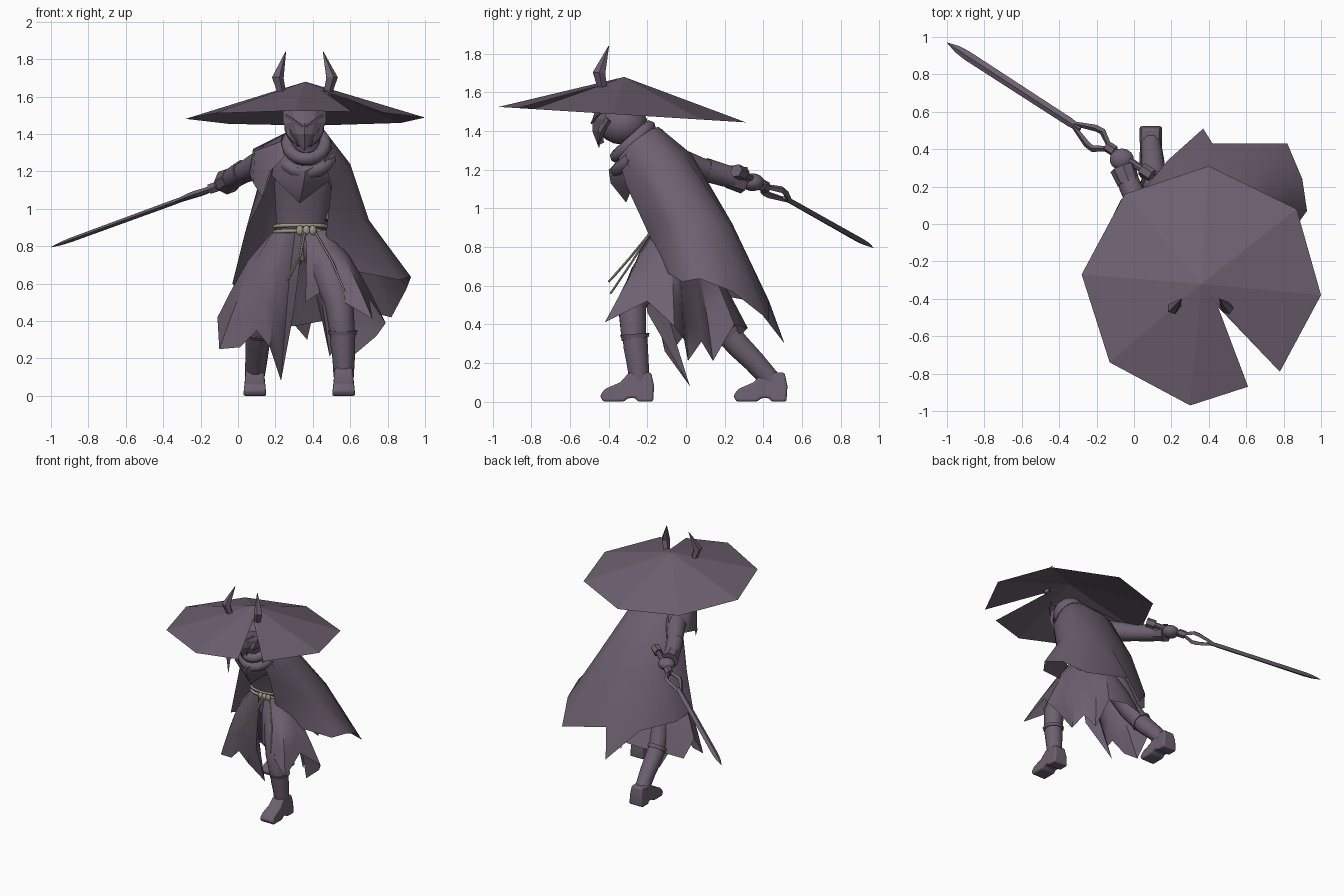
import bpy
import bmesh
from math import cos, sin, pi, radians
from mathutils import Vector, Matrix

default_cube = bpy.data.objects.get("Cube")
if default_cube:
    bpy.data.objects.remove(default_cube, do_unlink=True)


def make_material(name, colour):
    material = bpy.data.materials.new(name)
    material.use_nodes = True
    material.diffuse_color = (*colour, 1)
    shader = material.node_tree.nodes["Principled BSDF"]
    shader.inputs["Base Color"].default_value = (*colour, 1)
    shader.inputs["Roughness"].default_value = .8
    return material


dusk = make_material("dusky purple", (.153, .117, .16))
rope = make_material("tan rope", (.34, .31, .24))


def build(name, verts, faces, material=dusk, angle=35):
    """Make an object with consistent normals, smooth below the given angle."""
    mesh = bpy.data.meshes.new(name)
    mesh.from_pydata([tuple(v) for v in verts], [], faces)
    bm = bmesh.new()
    bm.from_mesh(mesh)
    bmesh.ops.recalc_face_normals(bm, faces=bm.faces)
    bm.to_mesh(mesh)
    bm.free()
    mesh.materials.append(material)
    mesh.shade_smooth()
    mesh.set_sharp_from_angle(angle=radians(angle))
    obj = bpy.data.objects.new(name, mesh)
    bpy.context.collection.objects.link(obj)
    return obj


def sheet(name, lines, angle=35):
    """Loft cloth through point lines of equal length."""
    n = len(lines[0])
    verts = [p for line in lines for p in line]
    faces = [(i * n + j, i * n + j + 1, (i + 1) * n + j + 1, (i + 1) * n + j)
             for i in range(len(lines) - 1) for j in range(n - 1)]
    return build(name, verts, faces, angle=angle)


def tube(name, path, widths, depths=None, sides=10, material=dusk, angle=40, hint=(1, 0, 0)):
    """Sweep an elliptical section along a path; its width follows the hint direction."""
    path = [Vector(p) for p in path]
    depths = depths or widths
    verts, faces, last = [], [], len(path) - 1
    for i, point in enumerate(path):
        along = (path[min(i + 1, last)] - path[max(i - 1, 0)]).normalized()
        side = Vector(hint)
        side = (side - along * side.dot(along)).normalized()
        front = along.cross(side)
        for k in range(sides):
            a = 2 * pi * k / sides
            verts.append(point + side * cos(a) * widths[i] + front * sin(a) * depths[i])
    for i in range(last):
        for k in range(sides):
            m = (k + 1) % sides
            faces.append((i * sides + k, i * sides + m,
                          (i + 1) * sides + m, (i + 1) * sides + k))
    faces += [tuple(range(sides)), tuple(range(last * sides, (last + 1) * sides))]
    return build(name, verts, faces, material, angle)


def ring(name, centre, rx, ry, thick, tilt=0, material=dusk, around=18, sides=7):
    """Make an elliptical, optionally tilted, torus."""
    turn = Matrix.Rotation(radians(tilt), 3, "X")
    verts, faces = [], []
    for i in range(around):
        a = 2 * pi * i / around
        for k in range(sides):
            b = 2 * pi * k / sides
            r = thick * cos(b)
            local = Vector(((rx + r) * cos(a), (ry + r) * sin(a), thick * sin(b)))
            verts.append(turn @ local + Vector(centre))
            i2, k2 = (i + 1) % around, (k + 1) % sides
            faces.append((i * sides + k, i2 * sides + k, i2 * sides + k2, i * sides + k2))
    return build(name, verts, faces, material, 60)


def ball(name, centre, size, material=dusk):
    bm = bmesh.new()
    bmesh.ops.create_uvsphere(bm, u_segments=14, v_segments=9, radius=1)
    bm.verts.index_update()
    verts = [[c + a * b for c, a, b in zip(centre, v.co, size)] for v in bm.verts]
    faces = [tuple(v.index for v in f.verts) for f in bm.faces]
    bm.free()
    return build(name, verts, faces, material, 50)


# Wide faceted hat with a notch cut from its brim
rim = [(.78, -.79), (1, -.38), (.87, .08), (.40, .31), (-.05, .16),
       (-.28, -.27), (-.13, -.74), (.30, -.97), (.61, -.87)]
hat = [(.36, -.32, 1.68), (.45, -.445, 1.635)]
hat += [(x, y, 1.445 + (.31 - y) * .0625) for x, y in rim]
count = len(hat) - 1
build("hat", hat, [(0, i + 1, (i + 1) % count + 1) for i in range(count)], angle=5)

# Horns, mask and head
mid = .355
for s, label in ((-1, "right"), (1, "left")):
    tube(label + "_horn", [(mid + s * .12, -.43, 1.61), (mid + s * .145, -.45, 1.7),
                           (mid + s * .1, -.4, 1.84)],
         [.024, .034, .002], sides=5, angle=20)
    tube(label + "_mask_fang", [(mid + s * .09, -.4, 1.46), (mid + s * .075, -.44, 1.4),
                                (mid + s * .035, -.455, 1.33)],
         [.02, .018, .002], sides=4, angle=20)
    tube(label + "_brow", [(mid + s * .1, -.44, 1.5), (mid + s * .055, -.47, 1.47),
                           (mid + s * .01, -.49, 1.44)],
         [.006, .009, .005], sides=4, angle=20)
ball("head", (mid, -.33, 1.44), (.11, .13, .11))
mask_half = [[(0, -.46, 1.54), (0, -.485, 1.46), (0, -.485, 1.4), (0, -.45, 1.31)],
             [(.06, -.45, 1.54), (.055, -.465, 1.46), (.04, -.465, 1.4), (.015, -.445, 1.33)],
             [(.115, -.4, 1.53), (.115, -.42, 1.46), (.085, -.43, 1.4), (.035, -.425, 1.34)]]
columns = [[(mid - x, y, z) for x, y, z in c] for c in reversed(mask_half[1:])]
columns += [[(mid + x, y, z) for x, y, z in c] for c in mask_half]
sheet("mask", columns, angle=12)

# Torso leaning forward, with neck
tube("torso", [(.33, -.04, .76), (.335, -.09, .9), (.35, -.17, 1.1),
               (.36, -.2, 1.25), (.36, -.25, 1.34), (.36, -.31, 1.42)],
     [.16, .13, .155, .16, .09, .07], [.11, .07, .085, .1, .08, .07], sides=14)

# Wrapped scarf and its pointed bib
ring("scarf_upper", (.365, -.275, 1.345), .1, .115, .036, 42)
ring("scarf_lower", (.365, -.25, 1.29), .13, .14, .038, 42)
sheet("scarf_bib", [[(.2, -.31, 1.28), (.36, -.40, 1.2), (.52, -.31, 1.28)],
                    [(.18, -.3, 1.18), (.35, -.39, 1.13), (.53, -.28, 1.18)],
                    [(.26, -.29, 1.1), (.33, -.31, 1.03), (.42, -.28, 1.1)]])

# Long cloak, from the left front edge around the back to the right side
sheet("cloak", [
    [(.46, -.35, 1.26), (.50, -.31, 1.12), (.47, -.19, .86), (.56, -.12, .68)],
    [(.50, -.30, 1.32), (.58, -.24, 1.22), (.65, -.12, .95), (.86, -.02, .62)],
    [(.50, -.24, 1.37), (.60, -.16, 1.24), (.70, -.02, .94), (.925, .07, .636)],
    [(.47, -.18, 1.41), (.56, -.07, 1.27), (.70, .13, .94), (.90, .24, .57)],
    [(.42, -.15, 1.42), (.49, -.01, 1.28), (.63, .24, .90), (.82, .43, .42)],
    [(.37, -.14, 1.42), (.38, .03, 1.28), (.46, .24, .92), (.42, .43, .52)],
    [(.32, -.14, 1.42), (.30, .02, 1.28), (.32, .22, .92), (.37, .51, .30)],
    [(.27, -.17, 1.41), (.20, -.02, 1.27), (.17, .17, .92), (.18, .34, .52)],
    [(.23, -.24, 1.37), (.14, -.1, 1.24), (.06, .04, .92), (.0, .12, .56)],
    [(.22, -.30, 1.32), (.15, -.18, 1.1), (.04, -.07, .88), (-.03, -.05, .60)]], angle=60)

# Short cape over the right shoulder
sheet("shoulder_cape", [[(.25, -.35, 1.28), (.17, -.34, 1.2), (.13, -.31, 1.06)],
                        [(.23, -.3, 1.36), (.09, -.27, 1.31), (.08, -.26, 1.14)],
                        [(.24, -.2, 1.4), (.08, -.13, 1.32), (.06, -.1, 1.19)],
                        [(.28, -.14, 1.42), (.16, .0, 1.3), (.12, .06, 1.2)]], angle=50)

# Ragged skirt: the waist is an ellipse, the hem a line of torn points
hem = [(.36, -.2, .5), (.48, -.29, .58), (.57, -.35, .50), (.72, -.42, .41),
       (.70, -.2, .52), (.79, -.06, .39), (.74, -.01, .32), (.61, .01, .21),
       (.55, .08, .31), (.49, .14, .21), (.45, .25, .4), (.34, .32, .38),
       (.2, .3, .36), (.05, .22, .33), (-.07, .13, .28), (-.11, .05, .42),
       (-.1, -.08, .25), (.01, -.1, .26), (.1, -.13, .35), (.17, -.11, .26),
       (.23, .02, .08), (.30, -.2, .46)]
folds = []
for i, tip in enumerate(hem):
    a = radians(-80 + 355 * i / (len(hem) - 1))
    out = Vector((cos(a), sin(a), 0))
    waist = Vector((.335 + .14 * cos(a), -.09 + .08 * sin(a), .89))
    tip = Vector(tip)
    folds.append([waist, waist.lerp(tip, .35) + out * .035,
                  waist.lerp(tip, .7) + out * .02, tip])
sheet("skirt", folds, angle=40)

# Rope belt with knots and hanging cords
for z in (.905, .875):
    ring("rope_belt", (.335, -.09, z), .14, .083, .011, -6, rope)
for x in (.33, .365, .4):
    ball("belt_knot", (x, -.18, .885), (.02, .016, .026), rope)
for x, end in ((.35, (.265, -.40, .62)), (.36, (.28, -.38, .64)), (.41, (.57, -.39, .56))):
    start = Vector((x, -.18, .88))
    half = start.lerp(Vector(end), .5) + Vector((.015, 0, -.005))
    tube("belt_cord", [start, half, end], [.006] * 3, sides=5, material=rope)


# Legs with cuffed boots; each foot is a tapered side profile
def leg(label, thigh, shin, heel):
    tube(label + "_trouser", thigh, [.11, .095, .078, .066])
    tube(label + "_boot", shin, [.068, .066, .06, .054])
    top, below = Vector(shin[0]), Vector(shin[1])
    tube(label + "_boot_cuff", [top, top.lerp(below, .3)], [.08, .074])
    profile = [(0, 0), (.08, 0), (.09, .018), (.13, .018), (.15, 0), (.26, 0), (.275, .03),
               (.25, .065), (.17, .1), (.125, .15), (.01, .15), (-.005, .08)]
    n, verts = len(profile), []
    for s in (-1, 1):
        verts += [(heel[0] + s * (.062 - .1 * z), heel[1] - u, z) for u, z in profile]
    faces = [(i, (i + 1) % n, (i + 1) % n + n, i + n) for i in range(n)]
    foot = build(label + "_foot", verts, faces + [tuple(range(n)), tuple(range(n, 2 * n))])
    bevel = foot.modifiers.new("soft edge", "BEVEL")
    bevel.width, bevel.segments = .018, 2


leg("left", [(.43, -.08, .82), (.49, -.2, .65), (.54, -.28, .5), (.56, -.27, .32)],
    [(.56, -.265, .35), (.56, -.26, .28), (.565, -.25, .2), (.565, -.24, .1)], (.565, -.17))
leg("right", [(.26, .0, .8), (.2, .07, .64), (.15, .13, .48), (.11, .22, .34)],
    [(.11, .21, .36), (.105, .27, .29), (.1, .35, .21), (.09, .44, .11)], (.09, .52))

# Arms: the right reaches back, the left rests under the cloak
tube("right_sleeve", [(.2, -.16, 1.27), (.12, -.04, 1.24), (.05, .07, 1.205), (.01, .14, 1.19)],
     [.08, .075, .062, .056])
tube("right_bracer", [(.03, .1, 1.2), (-.02, .2, 1.17), (-.055, .3, 1.145)], [.064, .06, .054])
tube("right_glove_cuff", [(-.03, .22, 1.165), (-.06, .3, 1.145)], [.06, .07], sides=8)
ball("right_hand", (-.065, .345, 1.135), (.066, .06, .046))
tube("left_arm", [(.49, -.2, 1.2), (.54, -.1, 1.05), (.5, -.13, .93)], [.06, .05, .04])

# Sword built along one straight line from pommel to tip
pommel, point = Vector((.08, .27, 1.19)), Vector((-1, .97, .795))
across = Vector((.5, .85, .15)).normalized()


def on_sword(t, offset=0):
    return pommel.lerp(point, t) + across * offset


def sword_part(name, stations, widths, depths=None, sides=4):
    tube(name, [on_sword(*s) for s in stations], widths, depths, sides, angle=20, hint=across)


sword_part("sword_grip", [(0,), (.2,)], [.02, .02], sides=8)
sword_part("sword_pommel", [(-.015,), (.035,)], [.036, .036], sides=6)
sword_part("sword_collar", [(.17,), (.21,)], [.03, .03], sides=6)
for s in (-1, 1):
    sword_part("sword_guard_arm", [(.205, s * .012), (.255, s * .054), (.285, s * .05),
                                   (.37, s * .008)], [.014, .018, .018, .012])
sword_part("sword_blade", [(.34,), (.39,), (.9,), (.95,), (1,)],
           [.014, .024, .026, .02, .001], [.012, .014, .012, .009, .001])
